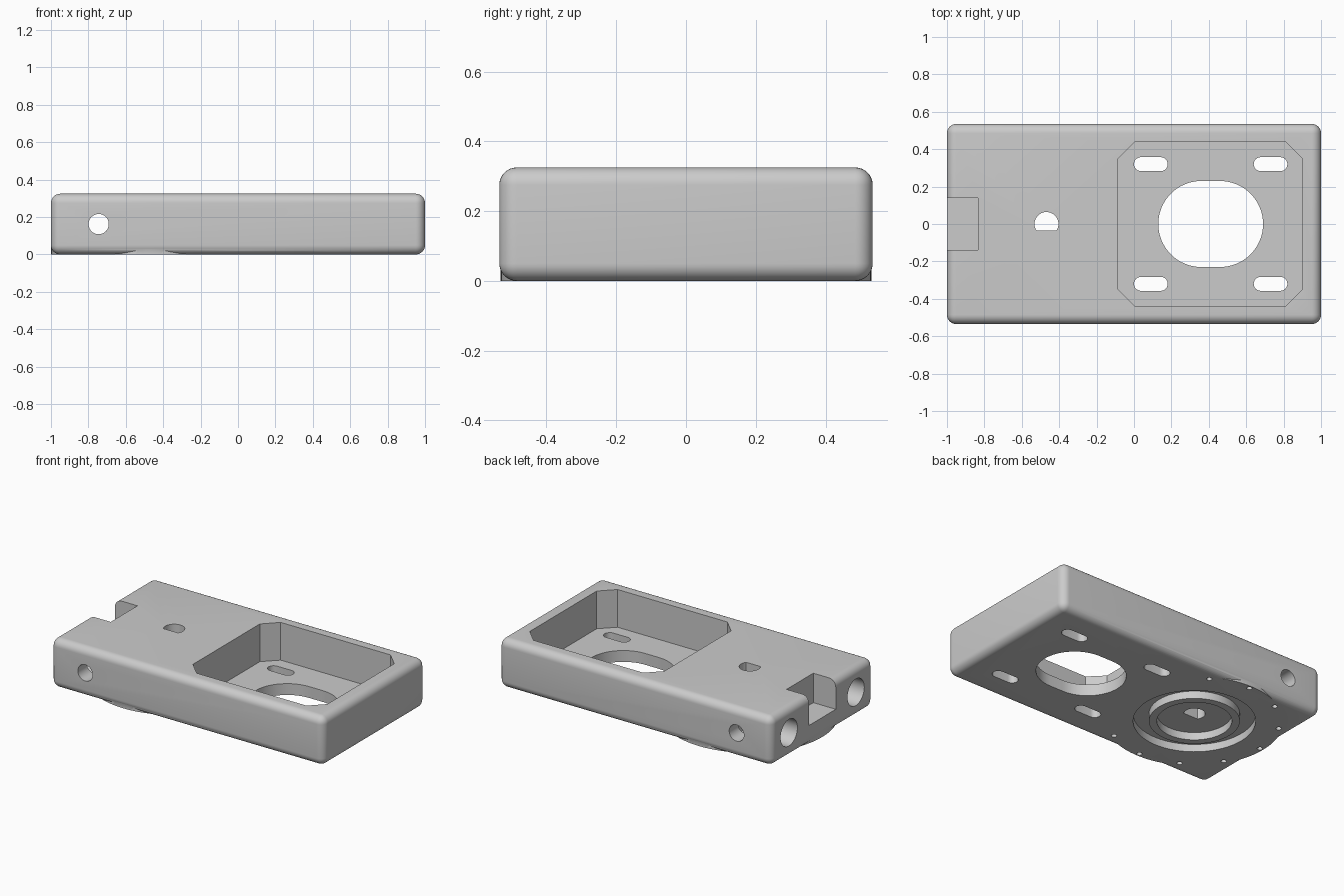
import bpy, bmesh
from math import cos, sin, pi, radians
from mathutils import Matrix

if "Cube" in bpy.data.objects:
    bpy.data.objects.remove(bpy.data.objects["Cube"], do_unlink=True)

HEIGHT, HALF_Y, PIVOT = 0.325, 0.535, -0.468
MID = HEIGHT / 2

grey = bpy.data.materials.new("plain grey")
grey.use_nodes = True
grey.diffuse_color = (0.6, 0.6, 0.6, 1)
grey.node_tree.nodes["Principled BSDF"].inputs["Base Color"].default_value = (0.6, 0.6, 0.6, 1)


def add_object(name, bm):
    bmesh.ops.recalc_face_normals(bm, faces=bm.faces)
    mesh = bpy.data.meshes.new(name)
    bm.to_mesh(mesh)
    bm.free()
    mesh.materials.append(grey)
    obj = bpy.data.objects.new(name, mesh)
    bpy.context.scene.collection.objects.link(obj)
    return obj


def prism(name, outline, low, high, turn=None):
    """Extrude an outline from low to high, then optionally turn it."""
    bm = bmesh.new()
    face = bm.faces.new([bm.verts.new((x, y, low)) for x, y in outline])
    new = bmesh.ops.extrude_face_region(bm, geom=[face])["geom"]
    top = [v for v in new if isinstance(v, bmesh.types.BMVert)]
    bmesh.ops.translate(bm, verts=top, vec=(0, 0, high - low))
    if turn:
        bmesh.ops.transform(bm, matrix=turn, verts=bm.verts)
    return add_object(name, bm)


def rounded(x, y, r, half=0, steps=32):
    """Circle, or a slot stretched along x by half on each side."""
    pts = []
    for side, start in ((1, -pi / 2), (-1, pi / 2)):
        first = 0 if half or side == 1 else 1
        last = steps if half or side == 1 else steps - 1
        for i in range(first, last + 1):
            a = start + pi * i / steps
            pts.append((x + side * half + r * cos(a), y + r * sin(a)))
    return pts


def rectangle(x0, x1, y0, y1):
    return [(x0, y0), (x1, y0), (x1, y1), (x0, y1)]


def apply_modifiers(obj):
    bpy.context.view_layer.update()
    graph = bpy.context.evaluated_depsgraph_get()
    mesh = bpy.data.meshes.new_from_object(obj.evaluated_get(graph))
    obj.modifiers.clear()
    obj.data = mesh


def combine(obj, tool, operation="DIFFERENCE"):
    mod = obj.modifiers.new(tool.name, "BOOLEAN")
    mod.operation, mod.solver, mod.object = operation, "EXACT", tool
    apply_modifiers(obj)
    bpy.data.objects.remove(tool, do_unlink=True)


# Rounded block
body = prism("housing", rectangle(-1, 1, -HALF_Y, HALF_Y), 0, HEIGHT)
bevel = body.modifiers.new("rounded edges", "BEVEL")
bevel.width, bevel.segments = 0.05, 8
apply_modifiers(body)

# Round turntable foot that fills the lower edge rounding
combine(body, prism("round_foot", rounded(PIVOT, 0, 0.531, steps=64), 0, 0.07), "UNION")

# Octagonal pocket
x0, x1, y, c = -0.085, 0.9, 0.44, 0.09
octagon = [(x0 + c, -y), (x1 - c, -y), (x1, c - y), (x1, y - c),
           (x1 - c, y), (x0 + c, y), (x0, y - c), (x0, c - y)]
combine(body, prism("pocket", octagon, 0.075, 0.5))

# Large opening and mounting slots in the pocket floor
combine(body, prism("opening", rounded(0.41, 0, 0.23, 0.05), -0.1, 0.2))
for sx in (0.09, 0.73):
    for sy in (-0.32, 0.32):
        combine(body, prism("slot", rounded(sx, sy, 0.0375, 0.0525, 12), -0.1, 0.2))

# End notch
combine(body, prism("notch", rectangle(-1.2, -0.835, -0.14, 0.14), 0.13, 0.5))

# Bearing groove and central recess underneath
groove = prism("groove", rounded(PIVOT, 0, 0.364), -0.1, 0.05)
combine(groove, prism("groove_core", rounded(PIVOT, 0, 0.27), -0.2, 0.2))
combine(body, groove)
combine(body, prism("recess", rounded(PIVOT, 0, 0.223), -0.1, 0.05))

# Pivot hole with one flat side
flat_hole = [(px, max(py, -0.04)) for px, py in rounded(PIVOT, 0, 0.064)]
flat_hole = [p for p in flat_hole if p[1] > -0.04] 
combine(body, prism("pivot_hole", flat_hole, -0.1, 0.5))

# Ring of screw holes around the foot
for degrees in range(60, 301, 30):
    a = radians(degrees)
    hole = rounded(PIVOT + 0.508 * cos(a), 0.508 * sin(a), 0.017, steps=8)
    combine(body, prism("screw_hole", hole, -0.1, 0.07))

# Cross hole from front to back
along_y = Matrix.Translation((0, 0, MID)) @ Matrix.Rotation(pi / 2, 4, "X")
combine(body, prism("cross_hole", rounded(-0.745, 0, 0.054), -1, 1, along_y))

# Two blind bores in the notched end
along_x = Matrix.Translation((0, 0, MID)) @ Matrix.Rotation(pi / 2, 4, "Y")
for by in (-0.35, 0.35):
    combine(body, prism("end_bore", rounded(0, by, 0.088), -1.2, -0.65, along_x))

# Smooth curves, keep sharp edges
bpy.ops.object.select_all(action="DESELECT")
body.select_set(True)
bpy.context.view_layer.objects.active = body
bpy.ops.object.shade_smooth_by_angle(angle=radians(30))
